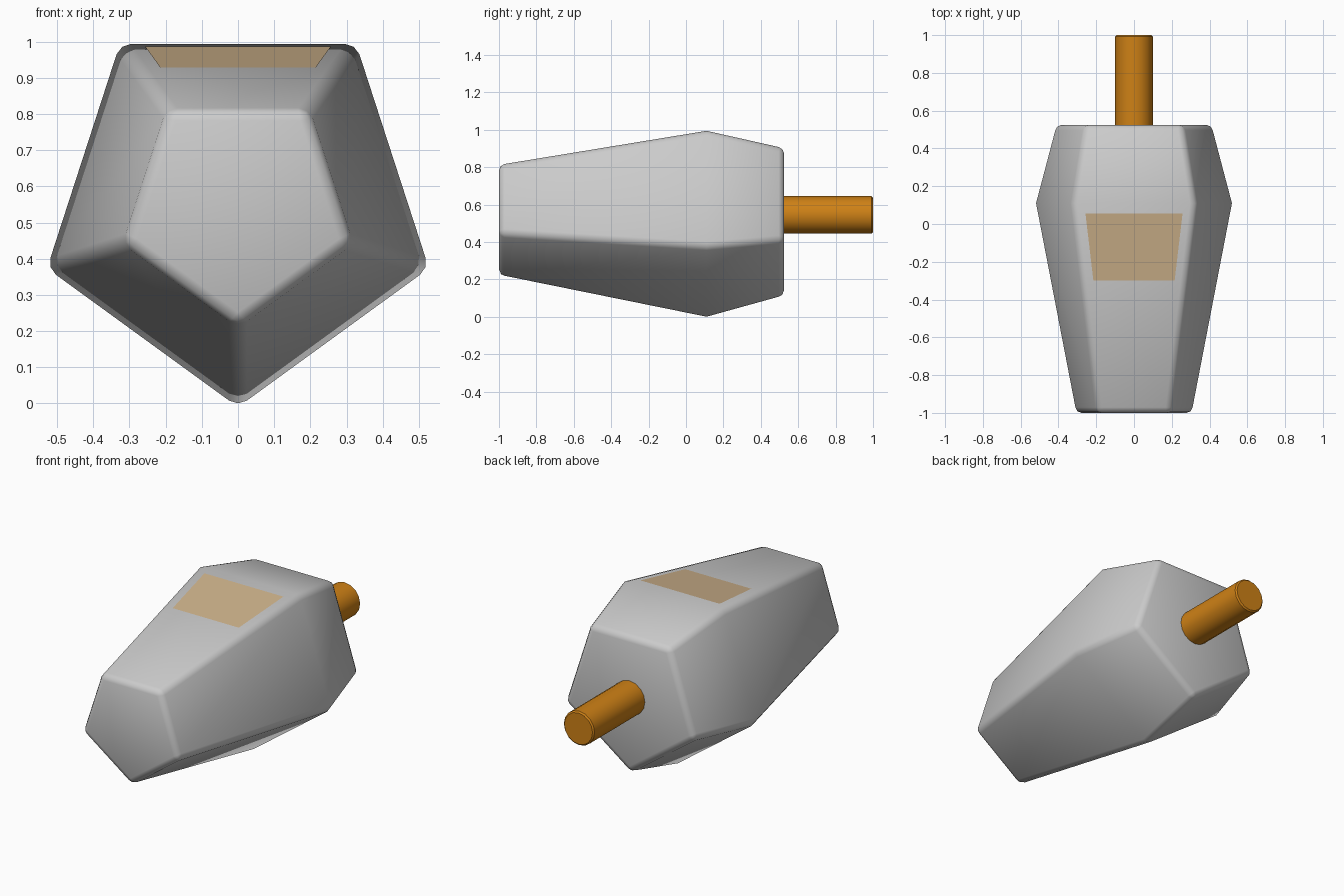
import bpy, bmesh, math

if "Cube" in bpy.data.objects:
    bpy.data.objects.remove(bpy.data.objects["Cube"])

ZC = 0.545  # height of the long axis


def material(name, rgb):
    m = bpy.data.materials.new(name)
    m.diffuse_color = (*rgb, 1)
    m.use_nodes = True
    m.node_tree.nodes["Principled BSDF"].inputs["Base Color"].default_value = m.diffuse_color
    return m


def mesh_object(name, bm, mat=None):
    bmesh.ops.recalc_face_normals(bm, faces=bm.faces)
    mesh = bpy.data.meshes.new(name)
    bm.to_mesh(mesh)
    bm.free()
    obj = bpy.data.objects.new(name, mesh)
    bpy.context.collection.objects.link(obj)
    if mat:
        mesh.materials.append(mat)
    return obj


# Body: three pentagon sections (y, radius), point down, lofted and capped
sections = [(-1.0, 0.33), (0.11, 0.555), (0.525, 0.44)]
bm = bmesh.new()
rings = []
for y, r in sections:
    angles = [math.radians(-90 + 72 * i) for i in range(5)]
    rings.append([bm.verts.new((r * math.cos(a), y, ZC + r * math.sin(a))) for a in angles])
for a, b in zip(rings, rings[1:]):
    for i in range(5):
        j = (i + 1) % 5
        bm.faces.new((a[i], a[j], b[j], b[i]))
bm.faces.new(rings[0])
bm.faces.new(rings[-1])
body = mesh_object("body", bm)
for p in body.data.polygons:
    p.use_smooth = True

# Rounded corners; the shallow ridge around the middle stays unbevelled
bevel = body.modifiers.new("rounded_edges", 'BEVEL')
bevel.width = 0.03
bevel.segments = 2
bevel.limit_method = 'ANGLE'
bevel.angle_limit = math.radians(30)

# Rear rod
bpy.ops.mesh.primitive_cylinder_add(vertices=16, radius=0.1, depth=0.5,
                                    location=(0, 0.75, ZC),
                                    rotation=(math.pi / 2, 0, 0))
rod = bpy.context.object
rod.name = "rear_rod"
rod.data.materials.append(material("amber", (0.62, 0.22, 0.008)))
bpy.ops.object.shade_smooth_by_angle(angle=math.radians(30))
edge = rod.modifiers.new("soft_rim", 'BEVEL')
edge.width = 0.008
edge.segments = 1
edge.limit_method = 'ANGLE'
edge.angle_limit = math.radians(40)

# Window panel lying on the sloping top face
(y0, r0), (y1, r1) = sections[:2]


def top_z(y):
    r = r0 + (r1 - r0) * (y - y0) / (y1 - y0)
    return ZC + r * math.cos(math.radians(36)) + 0.002


bm = bmesh.new()
outline = [(-0.215, -0.30), (0.215, -0.30), (0.257, 0.055), (-0.257, 0.055)]
bm.faces.new([bm.verts.new((x, y, top_z(y))) for x, y in outline])
window = mesh_object("window", bm, material("tan", (0.62, 0.45, 0.26)))
if window.data.polygons[0].normal.z < 0:
    window.data.flip_normals()
